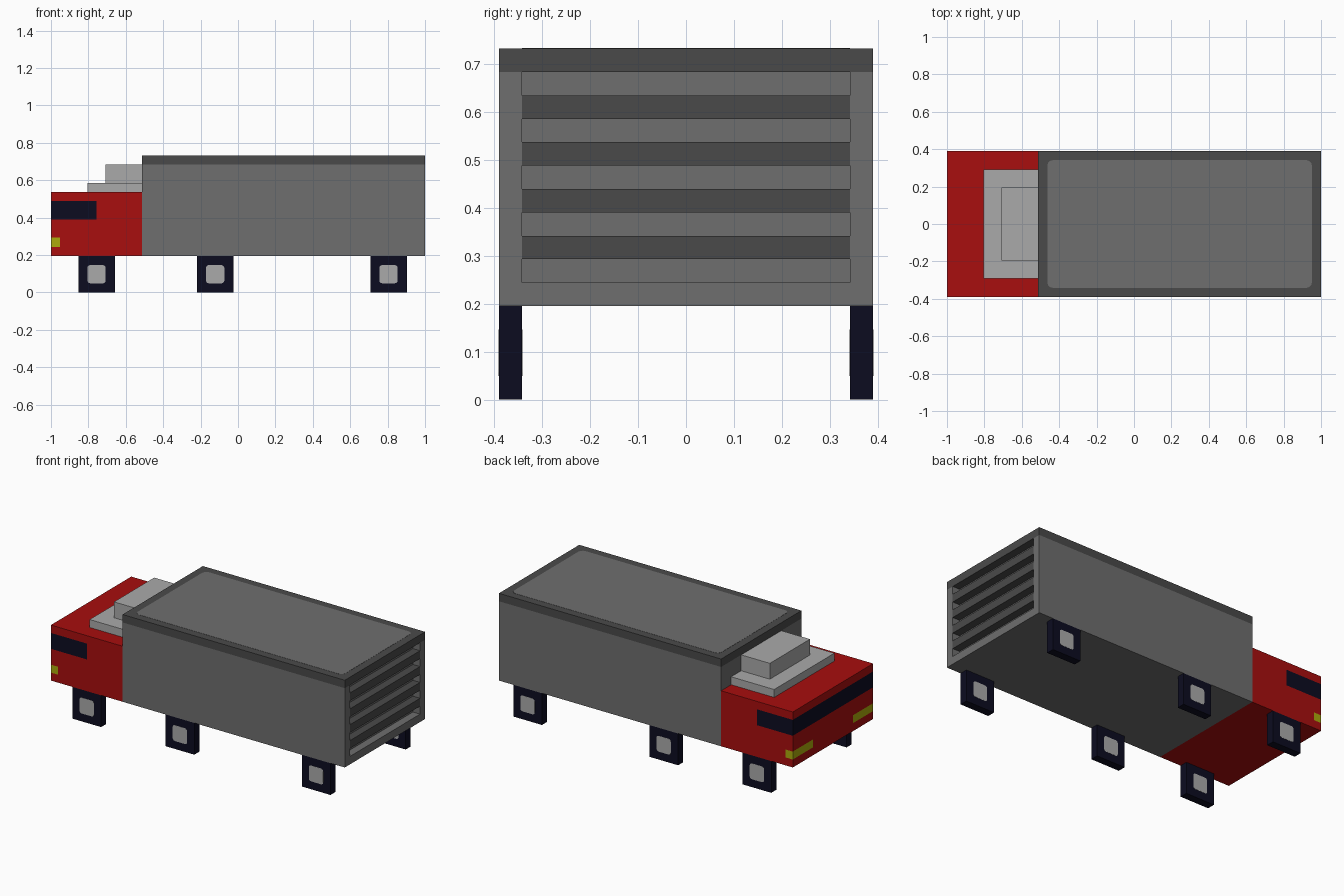
import bpy, bmesh
from mathutils import Vector

if "Cube" in bpy.data.objects:
    bpy.data.objects.remove(bpy.data.objects["Cube"], do_unlink=True)

V = 2 / 41  # one grid cell; x runs 0..41 from the nose, y -8..8, z 0..15


def pt(x, y, z):
    return Vector((x * V - 1, y * V, z * V))


def material(name, rgb):
    """Flat colour given as 0-255 sRGB, stored as linear."""
    lin = [((c / 255 + 0.055) / 1.055) ** 2.4 if c > 10 else c / 255 / 12.92 for c in rgb]
    m = bpy.data.materials.new(name)
    m.use_nodes = True
    m.diffuse_color = (*lin, 1)
    bsdf = m.node_tree.nodes["Principled BSDF"]
    bsdf.inputs["Base Color"].default_value = (*lin, 1)
    bsdf.inputs["Roughness"].default_value = 0.8
    return m


RED = material("cab red", (168, 14, 14))
GREY = material("cargo grey", (110, 110, 110))
DARK = material("trim dark grey", (74, 74, 74))
LIGHT = material("light grey", (170, 170, 170))
NAVY = material("navy black", (12, 12, 32))
YELLOW = material("lamp yellow", (172, 170, 12))


def box_bmesh(lo, hi):
    bm = bmesh.new()
    bmesh.ops.create_cube(bm, size=1)
    a, b = pt(*lo), pt(*hi)
    for v in bm.verts:
        v.co = Vector([a[i] + (v.co[i] + 0.5) * (b[i] - a[i]) for i in range(3)])
    return bm


def slice_box(bm, axis, cells):
    """Cut all faces along grid planes of one axis."""
    for c in cells:
        normal = Vector((0, 0, 0))
        normal[axis] = 1
        bmesh.ops.bisect_plane(bm, geom=bm.verts[:] + bm.edges[:] + bm.faces[:],
                               plane_co=pt(c, c, c), plane_no=normal)


def finish(name, bm, *mats):
    bmesh.ops.recalc_face_normals(bm, faces=bm.faces[:])
    me = bpy.data.meshes.new(name)
    bm.to_mesh(me)
    bm.free()
    for m in mats:
        me.materials.append(m)
    ob = bpy.data.objects.new(name, me)
    bpy.context.collection.objects.link(ob)
    return ob


def box(name, lo, hi, mat):
    return finish(name, box_bmesh(lo, hi), mat)


def plate(name, lo, hi, axis, mat, radius=0.3):
    """Thin painted panel with rounded corners, lying across the given axis."""
    bm = box_bmesh(lo, hi)
    corners = [e for e in bm.edges
               if abs((e.verts[0].co - e.verts[1].co).normalized()[axis]) > 0.9]
    bmesh.ops.bevel(bm, geom=corners, offset=radius * V, segments=3, profile=0.5,
                    affect='EDGES')
    return finish(name, bm, mat)


def cell(face):
    c = face.calc_center_median()
    return (c.x + 1) / V, c.y / V, c.z / V


# Cab with wraparound window band and corner lamps
bm = box_bmesh((0, -8, 4), (10, 8, 11))
slice_box(bm, 0, (1, 5))
slice_box(bm, 1, (-4, 4))
slice_box(bm, 2, (5, 6, 8, 10))
for f in bm.faces:
    x, y, z = cell(f)
    if 8 < z < 10 and x < 5:
        f.material_index = 1
    elif 5 < z < 6 and x < 1 and abs(y) > 4:
        f.material_index = 2
finish("cab", bm, RED, NAVY, YELLOW)

# Stepped roof fairing on the cab
box("fairing_base", (4, -6, 11), (10, 6, 12), LIGHT)
box("fairing_top", (6, -4, 12), (10, 4, 14), LIGHT)

# Cargo box with dark roof edge and a recessed opening at the tail
bm = box_bmesh((10, -8, 4), (41, 8, 15))
slice_box(bm, 1, (-7, 7))
slice_box(bm, 2, (5, 14))
for f in bm.faces:
    f.material_index = int(cell(f)[2] > 14)
tail = [f for f in bm.faces
        if cell(f)[0] > 40.9 and abs(cell(f)[1]) < 7 and 5 < cell(f)[2] < 14]
new = bmesh.ops.extrude_face_region(bm, geom=tail)["geom"]
bmesh.ops.translate(bm, verts=[g for g in new if isinstance(g, bmesh.types.BMVert)],
                    vec=(-V, 0, 0))
bmesh.ops.delete(bm, geom=[f for f in tail if f.is_valid], context='FACES_ONLY')
finish("cargo_box", bm, GREY, DARK)
plate("roof_panel", (11, -7, 14.98), (40, 7, 15.02), 2, GREY, 0.6)

# Tail slats
for i in range(4):
    z = 6 + 2 * i
    box(f"tail_slat_{i + 1}", (40, -7, z), (41, 7, z + 1), DARK)

# Square wheels with hub plates on both faces
for place, x in (("front", 3), ("middle", 16), ("rear", 35)):
    for side, y in (("left", -8), ("right", 7)):
        box(f"{place}_wheel_{side}", (x, y, 0), (x + 4, y + 1, 4), NAVY)
        for face, fy in (("a", y), ("b", y + 1)):
            plate(f"{place}_hub_{side}_{face}", (x + 1, fy - 0.02, 1),
                  (x + 3, fy + 0.02, 3), 1, LIGHT)
